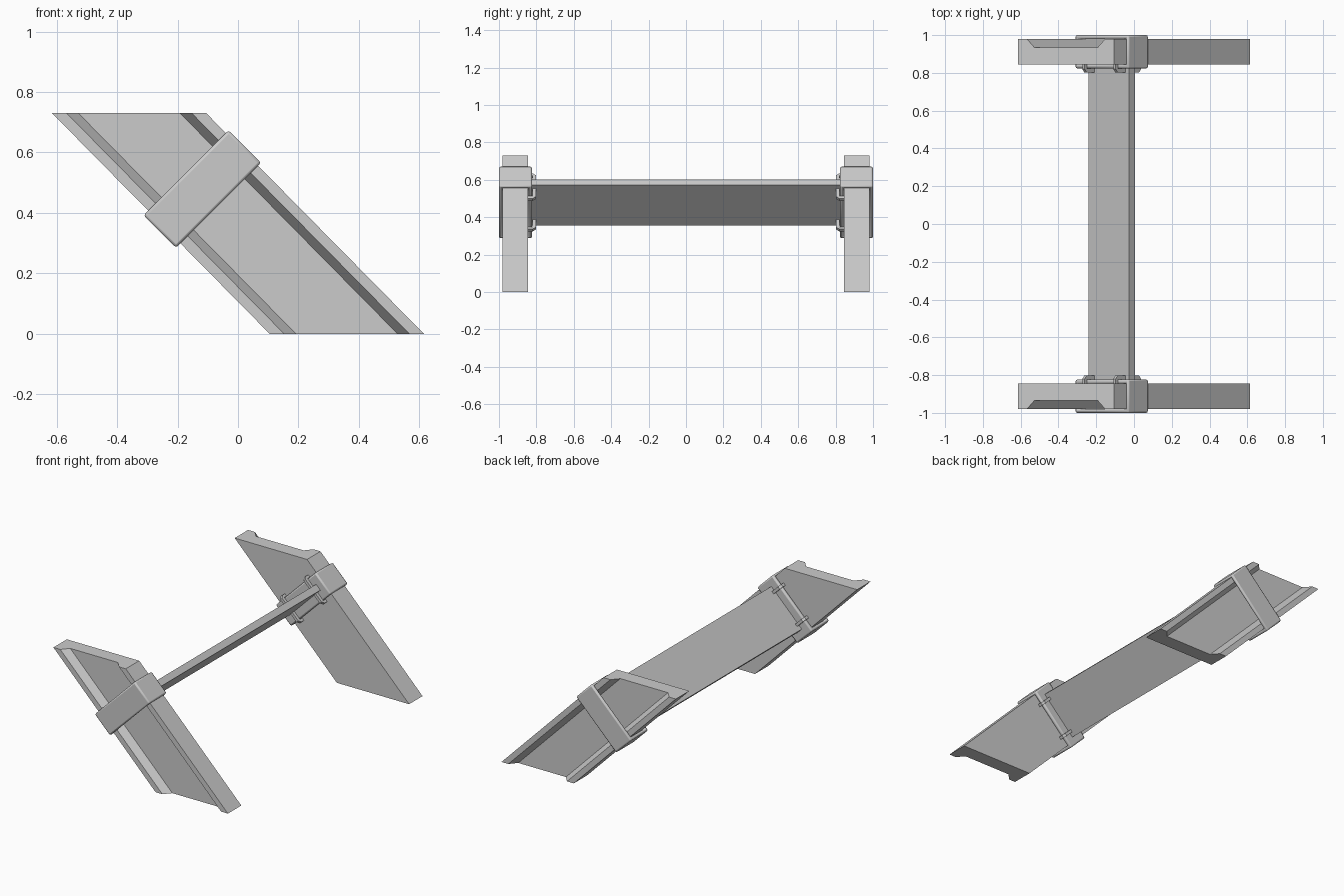
import bpy, bmesh
from mathutils import Vector

cube = bpy.data.objects.get("Cube")
if cube:
    bpy.data.objects.remove(cube, do_unlink=True)

grey = bpy.data.materials.new("plain grey")
grey.use_nodes = True
grey.diffuse_color = (0.6, 0.6, 0.6, 1)
grey.node_tree.nodes["Principled BSDF"].inputs["Base Color"].default_value = (0.6, 0.6, 0.6, 1)

HEIGHT = 0.73
CENTRE = Vector((-0.118, 0, 0.479))      # middle of the collar
ALONG = Vector((-1, 0, 1)).normalized()  # up the slanted beam
ACROSS = Vector((1, 0, 1)).normalized()  # across the beam's width
OUT = Vector((0, 1, 0))


def place(a, w, y):
    """Point from distance along the beam, across it, and y."""
    return CENTRE + ALONG * a + ACROSS * w + OUT * y


def finish(name, bm, bevel=0, segments=2, mirror=True):
    bmesh.ops.recalc_face_normals(bm, faces=bm.faces)
    mesh = bpy.data.meshes.new(name)
    bm.to_mesh(mesh)
    bm.free()
    mesh.materials.append(grey)
    obj = bpy.data.objects.new(name, mesh)
    bpy.context.collection.objects.link(obj)
    if bevel:
        bpy.ops.object.select_all(action='DESELECT')
        obj.select_set(True)
        bpy.context.view_layer.objects.active = obj
        bpy.ops.object.shade_smooth_by_angle()
        mod = obj.modifiers.new("rounded edges", 'BEVEL')
        mod.width, mod.segments = bevel, segments
        mod.limit_method = 'ANGLE'
    if mirror:
        mod = obj.modifiers.new("other end", 'MIRROR')
        mod.use_axis = (False, True, False)
        mod.use_mirror_merge = False
    return obj


def extrude(bm, points, shift):
    """Close a profile into a prism swept by shift."""
    face = bm.faces.new([bm.verts.new(p) for p in points])
    result = bmesh.ops.extrude_face_region(bm, geom=[face], use_keep_orig=True)
    verts = [v for v in result["geom"] if isinstance(v, bmesh.types.BMVert)]
    bmesh.ops.translate(bm, vec=shift, verts=verts)


# Slanted beams with a channel in the outer side
bm = bmesh.new()
profile = [(-0.255, 0.845), (0.255, 0.845), (0.255, 0.98), (0.207, 0.98),
           (0.168, 0.935), (-0.168, 0.935), (-0.207, 0.98), (-0.255, 0.98)]
extrude(bm, [(x + 0.36, y, 0) for x, y in profile], Vector((-0.72, 0, HEIGHT)))
finish("slanted_beams", bm)

# Collars: rectangular rings wrapped around the beams
bm = bmesh.new()
loops = []
for half_width, inner, outer in ((0.199, 0.823, 1.0), (0.179, 0.847, 0.979)):
    corners = [(-half_width, inner), (half_width, inner),
               (half_width, outer), (-half_width, outer)]
    for a in (-0.076, 0.076):
        loops.append([bm.verts.new(place(a, w, y)) for w, y in corners])
for first, second in ((0, 1), (1, 3), (3, 2), (2, 0)):
    for i in range(4):
        j = (i + 1) % 4
        bm.faces.new((loops[first][i], loops[first][j],
                      loops[second][j], loops[second][i]))
finish("collars", bm, bevel=0.009)

# Staples bent over the inner side of each collar
bm = bmesh.new()
staple = [(-0.095, 0.846), (-0.095, 0.82), (-0.08, 0.802), (0.08, 0.802),
          (0.095, 0.82), (0.095, 0.846), (0.078, 0.846), (0.078, 0.822),
          (-0.078, 0.822), (-0.078, 0.846)]
for w in (-0.125, 0.107):
    extrude(bm, [place(a, w, y) for a, y in staple], ACROSS * 0.018)
finish("collar_staples", bm)

# Cross plank joining the two collars
bm = bmesh.new()
section = [(-0.021, -0.152), (0.021, -0.152), (0.021, 0.152), (-0.021, 0.152)]
extrude(bm, [place(a, w, -0.83) for a, w in section], OUT * 1.66)
finish("cross_plank", bm, mirror=False)
